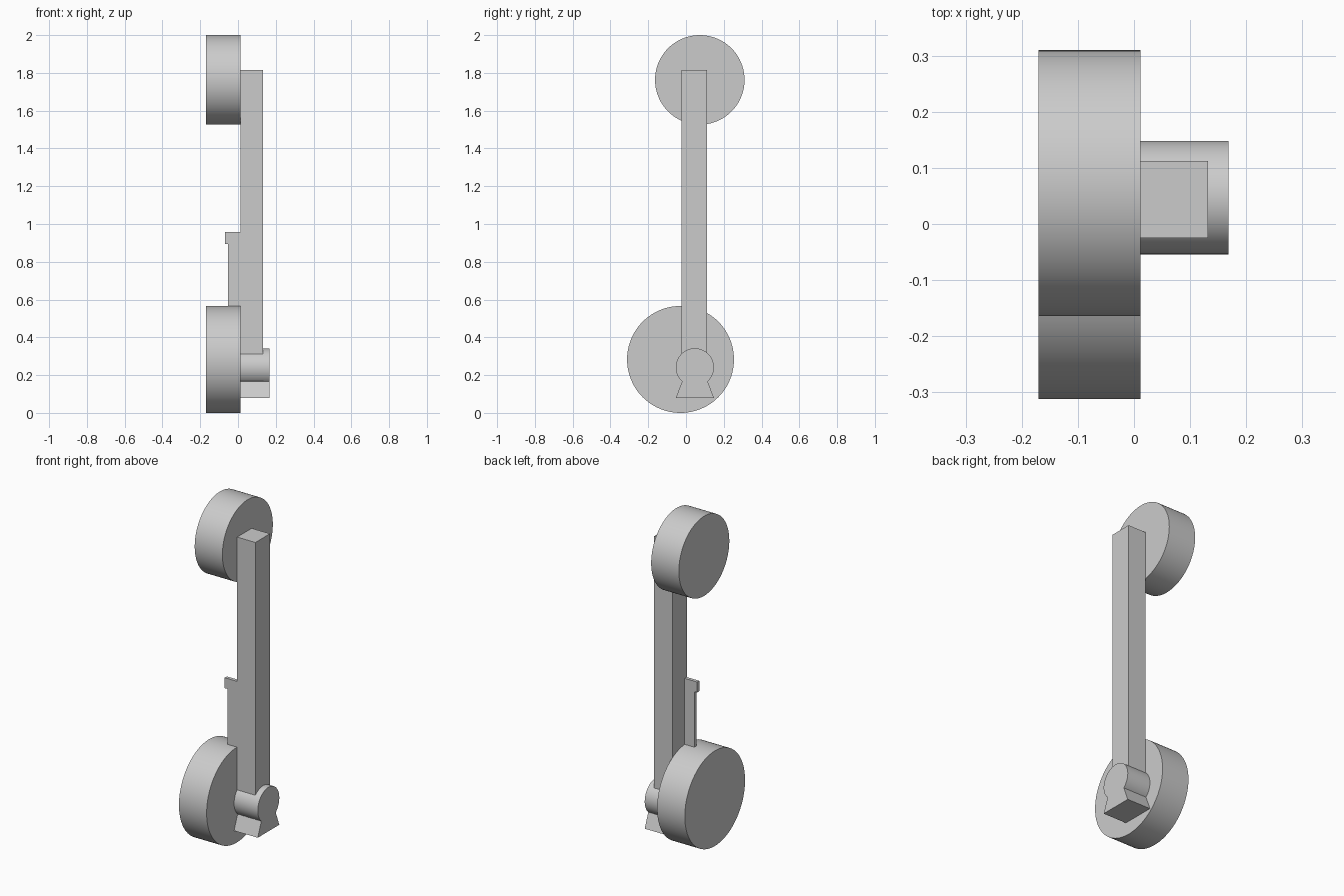
import bpy, bmesh, math
from mathutils import Matrix, Vector

if "Cube" in bpy.data.objects:
    bpy.data.objects.remove(bpy.data.objects["Cube"])

grey = bpy.data.materials.new("plain grey")
grey.use_nodes = True
colour = (0.6, 0.6, 0.6, 1)
grey.diffuse_color = colour
grey.node_tree.nodes["Principled BSDF"].inputs["Base Color"].default_value = colour


def add_object(name, bm):
    bmesh.ops.recalc_face_normals(bm, faces=bm.faces)
    mesh = bpy.data.meshes.new(name)
    bm.to_mesh(mesh)
    bm.free()
    mesh.materials.append(grey)
    obj = bpy.data.objects.new(name, mesh)
    bpy.context.collection.objects.link(obj)
    bpy.ops.object.select_all(action="DESELECT")
    obj.select_set(True)
    bpy.context.view_layer.objects.active = obj
    bpy.ops.object.shade_smooth_by_angle(angle=math.radians(30))
    return obj


def extrude_profile(name, points, offset):
    """Close a flat profile and sweep it along the offset."""
    bm = bmesh.new()
    face = bm.faces.new([bm.verts.new(p) for p in points])
    swept = bmesh.ops.extrude_face_region(bm, geom=[face])["geom"]
    verts = [v for v in swept if isinstance(v, bmesh.types.BMVert)]
    bmesh.ops.translate(bm, verts=verts, vec=Vector(offset))
    return add_object(name, bm)


def disc(name, x0, x1, y, z, radius):
    bm = bmesh.new()
    place = Matrix.Translation(((x0 + x1) / 2, y, z)) @ Matrix.Rotation(math.pi / 2, 4, "Y")
    bmesh.ops.create_cone(bm, cap_ends=True, segments=96, radius1=radius,
                          radius2=radius, depth=x1 - x0, matrix=place)
    return add_object(name, bm)


inner = 0.012   # plane where the discs meet the bar

# Earpiece and mouthpiece discs
disc("upper_disc", -0.17, inner, 0.073, 1.763, 0.237)
disc("lower_disc", -0.17, inner, -0.029, 0.283, 0.283)

# Long square bar
bar = [(inner, -0.025, 0.17), (0.132, -0.025, 0.17),
       (0.132, 0.112, 0.17), (inner, 0.112, 0.17)]
extrude_profile("handle_bar", bar, (0, 0, 1.645))

# Keyhole-shaped peg: round head over a flared foot
cy, cz, r = 0.047, 0.241, 0.101
neck = math.radians(42)
steps = 64
sweep = 2 * math.pi - 2 * neck
keyhole = []
for i in range(steps + 1):
    a = -math.pi / 2 + neck + sweep * i / steps
    keyhole.append((inner, cy + r * math.cos(a), cz + r * math.sin(a)))
keyhole += [(inner, cy - r, 0.08), (inner, cy + r, 0.08)]
extrude_profile("keyhole_peg", keyhole, (0.156, 0, 0))

# Thin hooked tab, flush with the front of the bar
y = -0.025
tab = [(inner, y, 0.5), (-0.053, y, 0.5), (-0.053, y, 0.895),
       (-0.07, y, 0.895), (-0.07, y, 0.957), (inner, y, 0.957)]
extrude_profile("hooked_tab", tab, (0, 0.02, 0))
